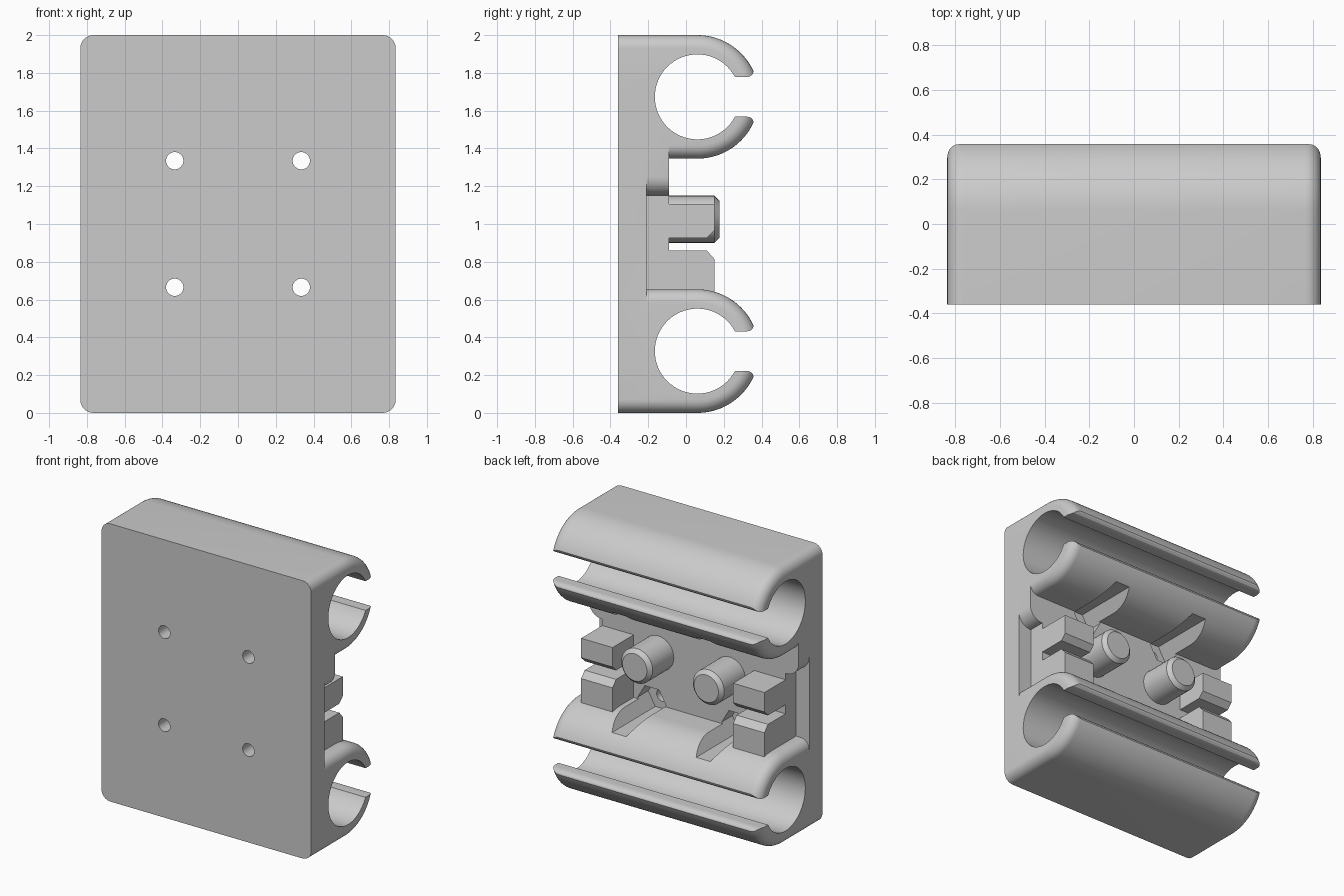
import bpy, bmesh, math

if "Cube" in bpy.data.objects:
    bpy.data.objects.remove(bpy.data.objects["Cube"])

HALF_W, FRONT, FILLET = 0.835, -0.36, 0.07
CLIP_Z = (0.327, 1.673)
CLIP_Y, CLIP_R, BORE_R = 0.06, 0.327, 0.225

grey = bpy.data.materials.new("plain_grey")
grey.diffuse_color = (0.6, 0.6, 0.6, 1)
grey.use_nodes = True
grey.node_tree.nodes["Principled BSDF"].inputs["Base Color"].default_value = grey.diffuse_color


def loft(name, rings):
    """Solid skinned through equal-length rings of points, capped at both ends."""
    bm = bmesh.new()
    vs = [[bm.verts.new(p) for p in r] for r in rings]
    n = len(rings[0])
    for a, b in zip(vs, vs[1:]):
        for i in range(n):
            j = (i + 1) % n
            bm.faces.new((a[i], a[j], b[j], b[i]))
    bm.faces.new(vs[0])
    bm.faces.new(vs[-1])
    bmesh.ops.recalc_face_normals(bm, faces=bm.faces)
    me = bpy.data.meshes.new(name)
    bm.to_mesh(me)
    bm.free()
    me.materials.append(grey)
    ob = bpy.data.objects.new(name, me)
    bpy.context.collection.objects.link(ob)
    return ob


def along_x(name, pts, x0, x1):
    return loft(name, [[(x, y, z) for y, z in pts] for x in (x0, x1)])


def along_y(name, pts, y0, y1):
    return loft(name, [[(x, y, z) for x, z in pts] for y in (y0, y1)])


def rect(a0, b0, a1, b1):
    return [(a0, b0), (a1, b0), (a1, b1), (a0, b1)]


def circle(cx, cz, r, n, start=0.0):
    return [(cx + r * math.cos(start + 2 * math.pi * i / n),
             cz + r * math.sin(start + 2 * math.pi * i / n)) for i in range(n)]


def combine(body, other, op):
    mod = body.modifiers.new(op, 'BOOLEAN')
    mod.operation, mod.object, mod.solver = op, other, 'EXACT'
    bpy.context.view_layer.objects.active = body
    bpy.ops.object.modifier_apply(modifier=mod.name)
    bpy.data.objects.remove(other, do_unlink=True)


def clip_block(cz):
    """Round-backed block whose end edges are filleted."""
    steps = [math.pi / 2 * i / 8 for i in range(9)]
    half = [(HALF_W - FILLET + FILLET * math.sin(t), FILLET * (1 - math.cos(t))) for t in steps]
    rings = []
    for x, d in [(-x, d) for x, d in reversed(half)] + half:
        r = CLIP_R - d
        arc = [(CLIP_Y + r * math.cos(a), cz + r * math.sin(a))
               for a in (math.pi / 2 - math.pi * i / 40 for i in range(41))]
        pts = [(FRONT, cz + r)] + arc + [(FRONT, cz - r)]
        rings.append([(x, y, z) for y, z in pts])
    return loft("clip", rings)


# Back plate joining the two clips
body = along_x("cable_clip_body", rect(FRONT, 0.3, -0.21, 1.7), -HALF_W, HALF_W)
for cz in CLIP_Z:
    combine(body, clip_block(cz), 'UNION')

# Raised floor: full width above, narrower below, with rounded shoulders
R = 0.1
right = [(0.73, 0.4), (0.73, 1.15)]
right += [(HALF_W - R + R * math.sin(t), 1.15 + R - R * math.cos(t))
          for t in (math.pi / 2 * i / 8 for i in range(9))]
right += [(HALF_W, 1.6)]
floor = right + [(-x, z) for x, z in reversed(right)]
combine(body, along_y("floor", floor, -0.25, -0.09), 'UNION')

# Locking teeth and pegs, mirrored left and right
upper = [(-0.15, 0.925), (0.11, 0.925), (0.15, 0.965), (0.15, 1.105), (-0.15, 1.105)]
lower = [(-0.15, 0.6), (0.15, 0.6), (0.15, 0.815), (0.11, 0.86), (-0.15, 0.86)]
for s in (-1, 1):
    for pts in (upper, lower):
        combine(body, along_x("tooth", pts, s * 0.48, s * 0.73), 'UNION')
    peg = [[(x, y, z) for x, z in circle(s * 0.285, 1.025, r, 32)]
           for y, r in ((-0.15, 0.125), (0.15, 0.125), (0.177, 0.098))]
    combine(body, loft("peg", peg), 'UNION')

# Tube bores and flared mouths
mouth = [(0.06, 0.105), (0.325, 0.105), (0.343, 0.110), (0.354, 0.122), (0.36, 0.14), (0.45, 0.16)]
for cz in CLIP_Z:
    combine(body, along_x("bore", circle(CLIP_Y, cz, BORE_R, 64), -1, 1), 'DIFFERENCE')
    pts = [(y, cz + h) for y, h in mouth] + [(y, cz - h) for y, h in reversed(mouth)]
    combine(body, along_x("mouth", pts, -1, 1), 'DIFFERENCE')

# Screw holes with hexagonal nut slots
for x in (-0.335, 0.335):
    for z in (0.665, 1.335):
        combine(body, along_y("hole", circle(x, z, 0.046, 24), -0.5, 0.0), 'DIFFERENCE')
        combine(body, along_y("nut_slot", circle(x, z, 0.113, 6), -0.21, 0.5), 'DIFFERENCE')

# Smooth curved surfaces, keep edges crisp
bpy.ops.object.select_all(action='DESELECT')
body.select_set(True)
bpy.context.view_layer.objects.active = body
bpy.ops.object.shade_smooth_by_angle(angle=math.radians(30))
